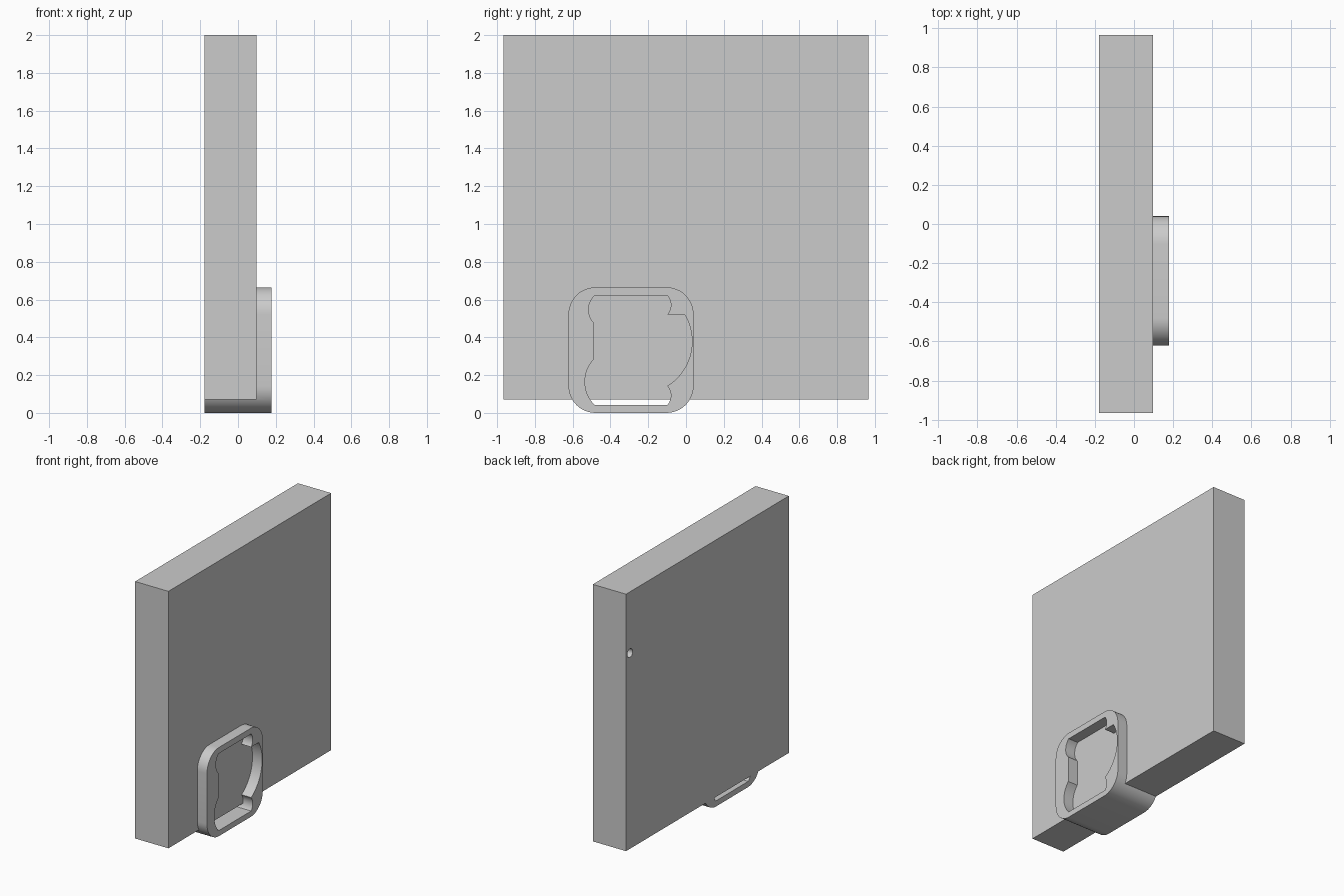
import bpy, bmesh, math
from mathutils import Vector

if "Cube" in bpy.data.objects:
    bpy.data.objects.remove(bpy.data.objects["Cube"])

BACK, FACE, FRONT = -0.178, 0.098, 0.178


def prism(name, outline, x0, x1):
    """Extrude a closed (y, z) outline from x0 to x1."""
    bm = bmesh.new()
    face = bm.faces.new([bm.verts.new((x0, y, z)) for y, z in outline])
    ext = bmesh.ops.extrude_face_region(bm, geom=[face])["geom"]
    bmesh.ops.translate(bm, vec=(x1 - x0, 0, 0),
                        verts=[v for v in ext if isinstance(v, bmesh.types.BMVert)])
    bmesh.ops.recalc_face_normals(bm, faces=bm.faces)
    mesh = bpy.data.meshes.new(name)
    bm.to_mesh(mesh)
    bm.free()
    obj = bpy.data.objects.new(name, mesh)
    bpy.context.collection.objects.link(obj)
    return obj


def arc3(a, m, b, n=12):
    """Points on the arc from a through m to b."""
    a, m, b = Vector(a), Vector(m), Vector(b)
    d = 2 * (a.x * (m.y - b.y) + m.x * (b.y - a.y) + b.x * (a.y - m.y))
    c = Vector(((a.dot(a) * (m.y - b.y) + m.dot(m) * (b.y - a.y) + b.dot(b) * (a.y - m.y)) / d,
                (a.dot(a) * (b.x - m.x) + m.dot(m) * (a.x - b.x) + b.dot(b) * (m.x - a.x)) / d))
    r = (a - c).length
    ang = lambda p: math.atan2(p.y - c.y, p.x - c.x)
    t0 = ang(a)
    to_m = (ang(m) - t0) % math.tau
    sweep = (ang(b) - t0) % math.tau
    if to_m > sweep:
        sweep -= math.tau
    return [(c.x + r * math.cos(t0 + sweep * i / n),
             c.y + r * math.sin(t0 + sweep * i / n)) for i in range(n + 1)]


def rounded_rect(y0, y1, z0, z1, r, n=12):
    pts = []
    for k, (cy, cz) in enumerate([(y1 - r, z1 - r), (y0 + r, z1 - r),
                                  (y0 + r, z0 + r), (y1 - r, z0 + r)]):
        for i in range(n + 1):
            t = (k + i / n) * math.pi / 2
            pts.append((cy + r * math.cos(t), cz + r * math.sin(t)))
    return pts


def combine(obj, other, operation):
    mod = obj.modifiers.new(operation.lower(), 'BOOLEAN')
    mod.operation, mod.object, mod.solver = operation, other, 'EXACT'
    bpy.context.view_layer.objects.active = obj
    bpy.ops.object.modifier_apply(modifier=mod.name)
    bpy.data.objects.remove(other)


# Upright panel
panel = prism("panel", [(-0.965, 0.072), (0.965, 0.072), (0.965, 2), (-0.965, 2)], BACK, FACE)

# Rounded frame running through the panel, with its shaped opening
frame = prism("frame", rounded_rect(-0.622, 0.04, 0, 0.665, 0.143), BACK, FRONT)
opening = (arc3((-0.098, 0.62), (-0.080, 0.573), (-0.098, 0.522))
           + arc3((-0.008, 0.522), (0.032, 0.375), (-0.098, 0.143), 24)
           + arc3((-0.098, 0.142), (-0.080, 0.095), (-0.098, 0.042))
           + arc3((-0.484, 0.042), (-0.535, 0.16), (-0.488, 0.284), 16)
           + arc3((-0.488, 0.477), (-0.516, 0.55), (-0.484, 0.62)))
combine(frame, prism("opening_cutter", opening, BACK - 0.1, FRONT + 0.1), 'DIFFERENCE')
combine(panel, frame, 'UNION')

# Small blind hole in the back
hole = [(0.918 + 0.032 * math.cos(math.tau * i / 32),
         1.54 + 0.032 * math.sin(math.tau * i / 32)) for i in range(32)]
combine(panel, prism("hole_cutter", hole, BACK - 0.1, BACK + 0.12), 'DIFFERENCE')

panel.name = "panel_with_frame"
bpy.ops.object.select_all(action='DESELECT')
panel.select_set(True)
bpy.context.view_layer.objects.active = panel
bpy.ops.object.shade_smooth_by_angle(angle=math.radians(30))
